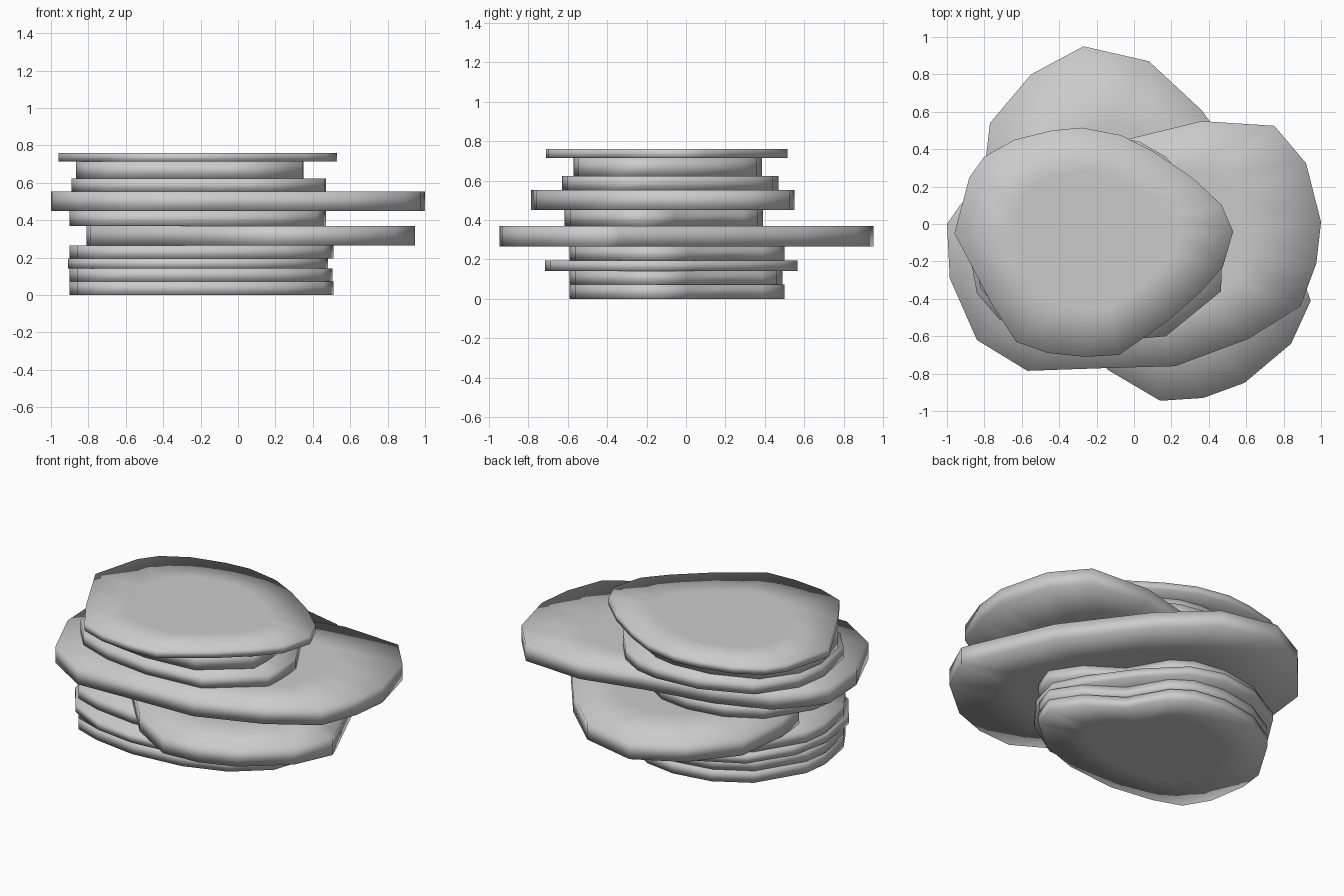
import bpy, bmesh

if "Cube" in bpy.data.objects:
    bpy.data.objects.remove(bpy.data.objects["Cube"])

# One stone grey for the whole stack
grey = bpy.data.materials.new("stone_grey")
grey.diffuse_color = (0.6, 0.6, 0.6, 1)
grey.use_nodes = True
grey.node_tree.nodes["Principled BSDF"].inputs["Base Color"].default_value = grey.diffuse_color

# Plan outlines, counter-clockwise
small_plan = [(.51, -.15), (.40, .02), (.19, .16), (.06, .39), (-.06, .47),
              (-.26, .50), (-.50, .46), (-.71, .34), (-.88, .06), (-.90, -.10),
              (-.86, -.34), (-.77, -.49), (-.60, -.55), (-.325, -.59),
              (0, -.56), (.26, -.47), (.46, -.30)]
oval_plan = [(.48, -.15), (.38, .05), (.20, .30), (0, .50), (-.20, .565),
             (-.45, .53), (-.70, .40), (-.86, .15), (-.91, -.10), (-.87, -.38),
             (-.74, -.56), (-.50, -.68), (-.25, -.715), (.05, -.69),
             (.30, -.53), (.43, -.36)]
deep_plan = [(.92, -.34), (.71, .14), (.36, .61), (.08, .87), (-.27, .95),
             (-.55, .80), (-.77, .54), (-.81, .20), (-.79, 0), (-.45, -.42),
             (-.14, -.78), (.14, -.945), (.37, -.93), (.59, -.85), (.84, -.64),
             (.945, -.41)]
wide_plan = [(1.0, .01), (.92, .325), (.75, .525), (.36, .55), (-.03, .455),
             (-.45, .38), (-.78, .26), (-.93, .10), (-1.0, 0), (-.985, -.29),
             (-.84, -.62), (-.57, -.785), (-.14, -.77), (.22, -.76),
             (.61, -.615), (.89, -.44), (.975, -.21)]
upper_plan = [(.47, -.22), (.46, -.08), (.30, .20), (.17, .36), (.03, .44),
              (-.12, .47), (-.40, .45), (-.70, .33), (-.86, .10), (-.89, -.10),
              (-.84, -.37), (-.72, -.51), (-.50, -.59), (-.20, -.63),
              (.06, -.61), (.17, -.60), (.465, -.36)]
cap_plan = [(.53, -.04), (.47, .10), (.31, .25), (.10, .39), (-.07, .475),
            (-.28, .515), (-.44, .50), (-.64, .45), (-.80, .36), (-.88, .25),
            (-.96, -.05), (-.76, -.43), (-.63, -.63), (-.46, -.69),
            (-.26, -.71), (-.08, -.70), (.18, -.52), (.36, -.36), (.475, -.23)]


def fit(plan, x0, x1, y0, y1):
    """Stretch an outline to the given bounds."""
    xs, ys = [p[0] for p in plan], [p[1] for p in plan]
    sx, sy = (x1 - x0) / (max(xs) - min(xs)), (y1 - y0) / (max(ys) - min(ys))
    return [(x0 + (x - min(xs)) * sx, y0 + (y - min(ys)) * sy) for x, y in plan]


def slab(name, plan, z0, z1):
    """Smooth-shaded slab with an inner ring on each cap."""
    bm = bmesh.new()
    n = len(plan)
    cx, cy = sum(p[0] for p in plan) / n, sum(p[1] for p in plan) / n
    rings = []
    for z, s in ((z0, .6), (z0, 1), (z1, 1), (z1, .6)):
        rings.append([bm.verts.new((cx + (x - cx) * s, cy + (y - cy) * s, z))
                      for x, y in plan])
    for a, b in zip(rings, rings[1:]):
        for i in range(n):
            j = (i + 1) % n
            bm.faces.new((a[i], a[j], b[j], b[i]))
    bm.faces.new(rings[0][::-1])
    bm.faces.new(rings[-1])
    for f in bm.faces:
        f.smooth = True
    mesh = bpy.data.meshes.new(name)
    bm.to_mesh(mesh)
    bm.free()
    mesh.materials.append(grey)
    bpy.context.collection.objects.link(bpy.data.objects.new(name, mesh))


# Stack from the ground up
slab("base_slab", small_plan, 0, .072)
slab("second_slab", fit(small_plan, -.90, .505, -.59, .49), .072, .142)
slab("thin_slab", oval_plan, .142, .195)
slab("fourth_slab", small_plan, .195, .265)
slab("deep_slab", deep_plan, .265, .37)
slab("middle_slab", fit(small_plan, -.90, .47, -.615, .39), .37, .45)
slab("wide_slab", wide_plan, .45, .552)
slab("upper_slab", upper_plan, .552, .622)
slab("neck_slab", fit(upper_plan, -.865, .35, -.57, .385), .622, .713)
slab("cap_slab", cap_plan, .713, .76)
